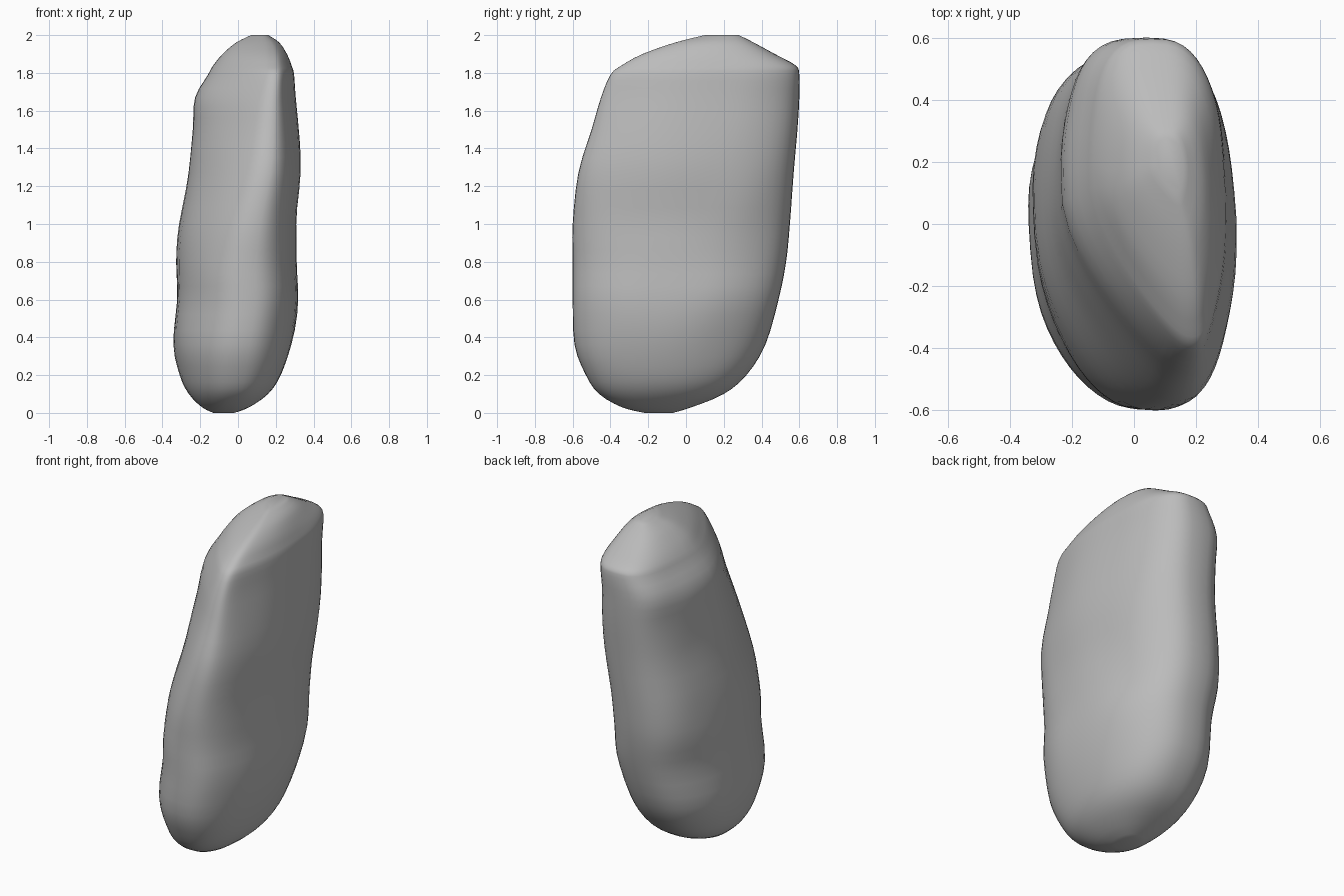
import bpy, bmesh
from math import sin, cos, tau, copysign
from mathutils import Vector, noise

cube = bpy.data.objects.get("Cube")
if cube:
    bpy.data.objects.remove(cube, do_unlink=True)

SEGMENTS = 56
STEPS = 3

# Outline of the stone at each height: z, right, left, front, back
levels = [Vector(row) for row in (
    (0, -.13, -.02, -.22, -.07),
    (.03, -.19, .06, -.34, .03),
    (.1, -.26, .16, -.46, .2),
    (.2, -.31, .23, -.53, .32),
    (.36, -.34, .28, -.59, .42),
    (.6, -.32, .32, -.6, .49),
    (.8, -.33, .31, -.6, .53),
    (1, -.31, .31, -.6, .55),
    (1.27, -.26, .33, -.57, .57),
    (1.5, -.24, .32, -.5, .59),
    (1.67, -.23, .31, -.45, .6),
    (1.79, -.16, .3, -.4, .6),
    (1.84, -.13, .285, -.34, .58),
    (1.9, -.08, .26, -.23, .47),
    (1.96, -.01, .22, -.06, .36),
    (2, .07, .16, .1, .28),
)]


def rounded(value, power):
    """Turn a circle coordinate into a squarer one."""
    return copysign(abs(value) ** power, value)


def between(i, t):
    """Smoothly blend the outline from level i to the next."""
    a, b, c, d = [levels[min(max(i + k, 0), len(levels) - 1)] for k in (-1, 0, 1, 2)]
    return b + (c - a) * (t / 2) + (a - b * 2.5 + c * 2 - d / 2) * t**2 \
        + (b * 3 - a - c * 3 + d) * (t**3 / 2)


def section(row):
    """One cross-section: full at the back, cut away at the right of the front."""
    z, x0, x1, y0, y1 = row
    height = min(max(z - .7, 0), 1)
    ring = []
    for s in range(SEGMENTS):
        angle = tau * s / SEGMENTS
        v = rounded(sin(angle), .83)
        if v < 0:
            u = rounded(cos(angle), .83)
            u += (.3 + .75 * height) * (1 - u) / 2 * (-v) ** 1.4
        else:
            u = rounded(cos(angle), .83 - .13 * height) - .08 * v
        ring.append((u, v))
    low = min(u for u, v in ring)
    high = max(u for u, v in ring)
    points = []
    for u, v in ring:
        side = (u - low) / (high - low)
        p = Vector((x0 + side * (x1 - x0), (y0 + y1) / 2 + v * (y1 - y0) / 2, z))
        # Gentle hollows on the broad sides
        p.x += .01 * noise.noise(p * 3.2) * abs(2 * side - 1) * min(1, 4 * z, 4 * (2 - z))
        points.append(p)
    return points


# Stone body, lofted through all sections
rows = [between(i, k / STEPS) for i in range(len(levels) - 1) for k in range(STEPS)]
rows.append(levels[-1])
bm = bmesh.new()
rings = [[bm.verts.new(p) for p in section(row)] for row in rows]
for low, high in zip(rings, rings[1:]):
    for s in range(SEGMENTS):
        n = (s + 1) % SEGMENTS
        bm.faces.new((low[s], low[n], high[n], high[s]))
bm.faces.new(rings[0][::-1])
bm.faces.new(rings[-1])
bmesh.ops.recalc_face_normals(bm, faces=bm.faces[:])
mesh = bpy.data.meshes.new("stone")
bm.to_mesh(mesh)
bm.free()
stone = bpy.data.objects.new("stone", mesh)
bpy.context.collection.objects.link(stone)

# Plain grey colour
grey = bpy.data.materials.new("stone grey")
grey.use_nodes = True
grey.diffuse_color = (.5, .5, .5, 1)
grey.node_tree.nodes["Principled BSDF"].inputs["Base Color"].default_value = (.5, .5, .5, 1)
mesh.materials.append(grey)

# Smooth surface with the few hard creases kept
bpy.context.view_layer.objects.active = stone
stone.select_set(True)
bpy.ops.object.shade_smooth_by_angle(angle=.8)
